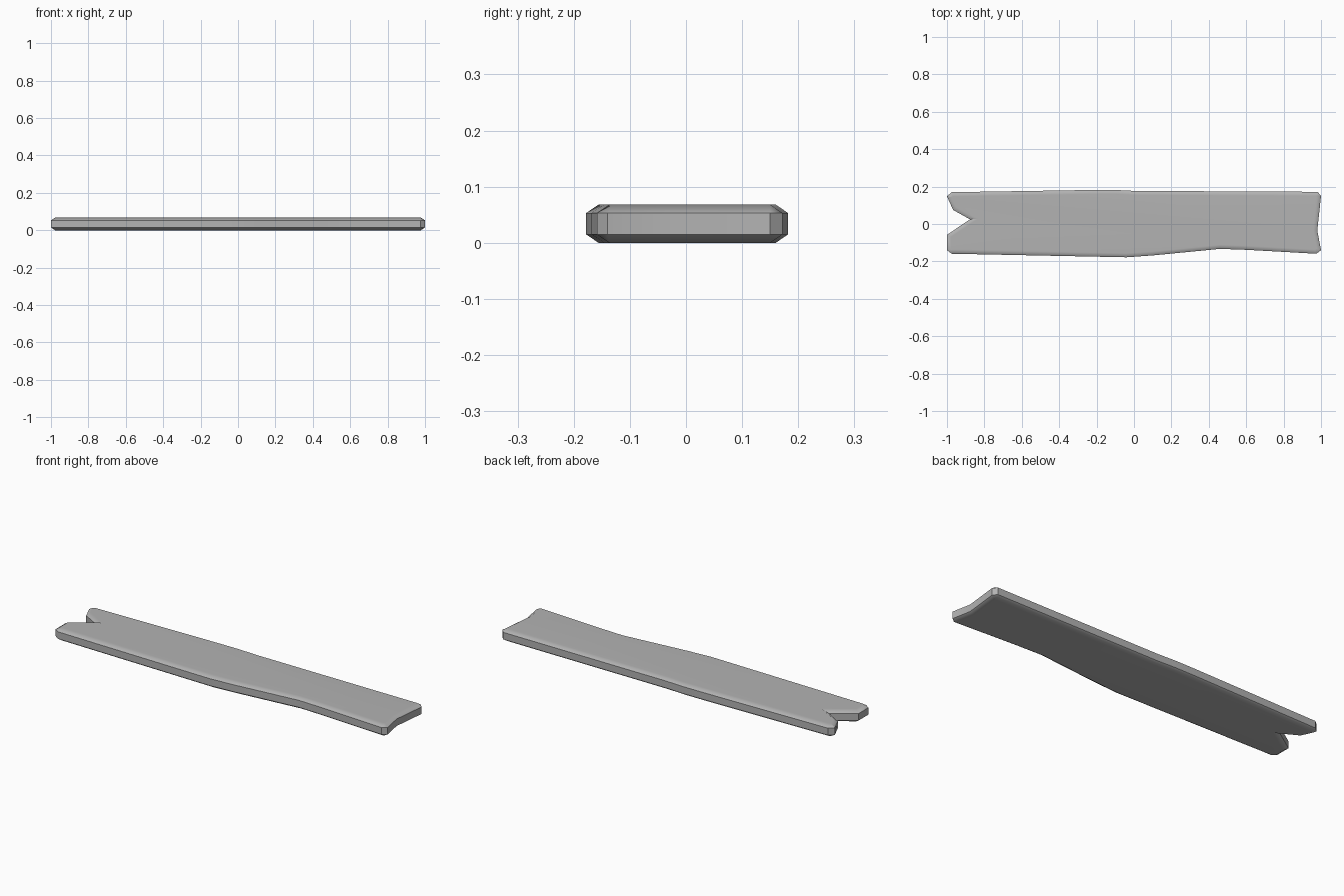
import bpy
import bmesh
from mathutils import Vector

default_cube = bpy.data.objects.get("Cube")
if default_cube:
    bpy.data.objects.remove(default_cube, do_unlink=True)

HEIGHT = 0.068
BEVEL_HEIGHT = 0.015
BEVEL_WIDTH = 0.022

# Plank outline, counter-clockwise, with the split end at -x
OUTLINE = [Vector(p) for p in (
    (-0.975, -0.159), (-0.04, -0.178), (0.1, -0.168), (0.46, -0.133),
    (0.6, -0.138), (0.975, -0.159), (1, -0.14), (0.98, -0.035),
    (1, 0.15), (0.982, 0.172), (0, 0.177), (-0.1, 0.182), (-0.22, 0.182),
    (-0.975, 0.17), (-1, 0.148), (-0.967, 0.075), (-0.877, 0.025),
    (-1, -0.058), (-1, -0.14))]


def inset(points, width):
    """Move every outline edge inwards by the same width."""
    result = []
    for i, point in enumerate(points):
        before = (point - points[i - 1]).normalized()
        after = (points[(i + 1) % len(points)] - point).normalized()
        n1 = Vector((-before.y, before.x))
        n2 = Vector((-after.y, after.x))
        result.append(point + (n1 + n2) * width / (1 + n1.dot(n2)))
    return result


# Stack of outline rings: bevelled bottom, straight sides, bevelled top
inner = inset(OUTLINE, BEVEL_WIDTH)
levels = ((inner, 0), (OUTLINE, BEVEL_HEIGHT),
          (OUTLINE, HEIGHT - BEVEL_HEIGHT), (inner, HEIGHT))
bm = bmesh.new()
rings = [[bm.verts.new((p.x, p.y, z)) for p in ring] for ring, z in levels]
for low, high in zip(rings, rings[1:]):
    for i in range(len(low)):
        j = (i + 1) % len(low)
        bm.faces.new((low[i], low[j], high[j], high[i]))
bm.faces.new(rings[-1])
bm.faces.new(rings[0][::-1])

mesh = bpy.data.meshes.new("plank")
bm.to_mesh(mesh)
bm.free()
plank = bpy.data.objects.new("plank", mesh)
bpy.context.collection.objects.link(plank)

# Plain grey surface
grey = bpy.data.materials.new("grey")
grey.use_nodes = True
colour = (0.45, 0.45, 0.45, 1)
grey.diffuse_color = colour
grey.node_tree.nodes["Principled BSDF"].inputs["Base Color"].default_value = colour
mesh.materials.append(grey)

# Soft bevels that leave the broad faces flat
bpy.ops.object.select_all(action="DESELECT")
plank.select_set(True)
bpy.context.view_layer.objects.active = plank
bpy.ops.object.shade_smooth_by_angle(angle=0.65)
weighted = plank.modifiers.new("weighted normals", "WEIGHTED_NORMAL")
weighted.keep_sharp = True
